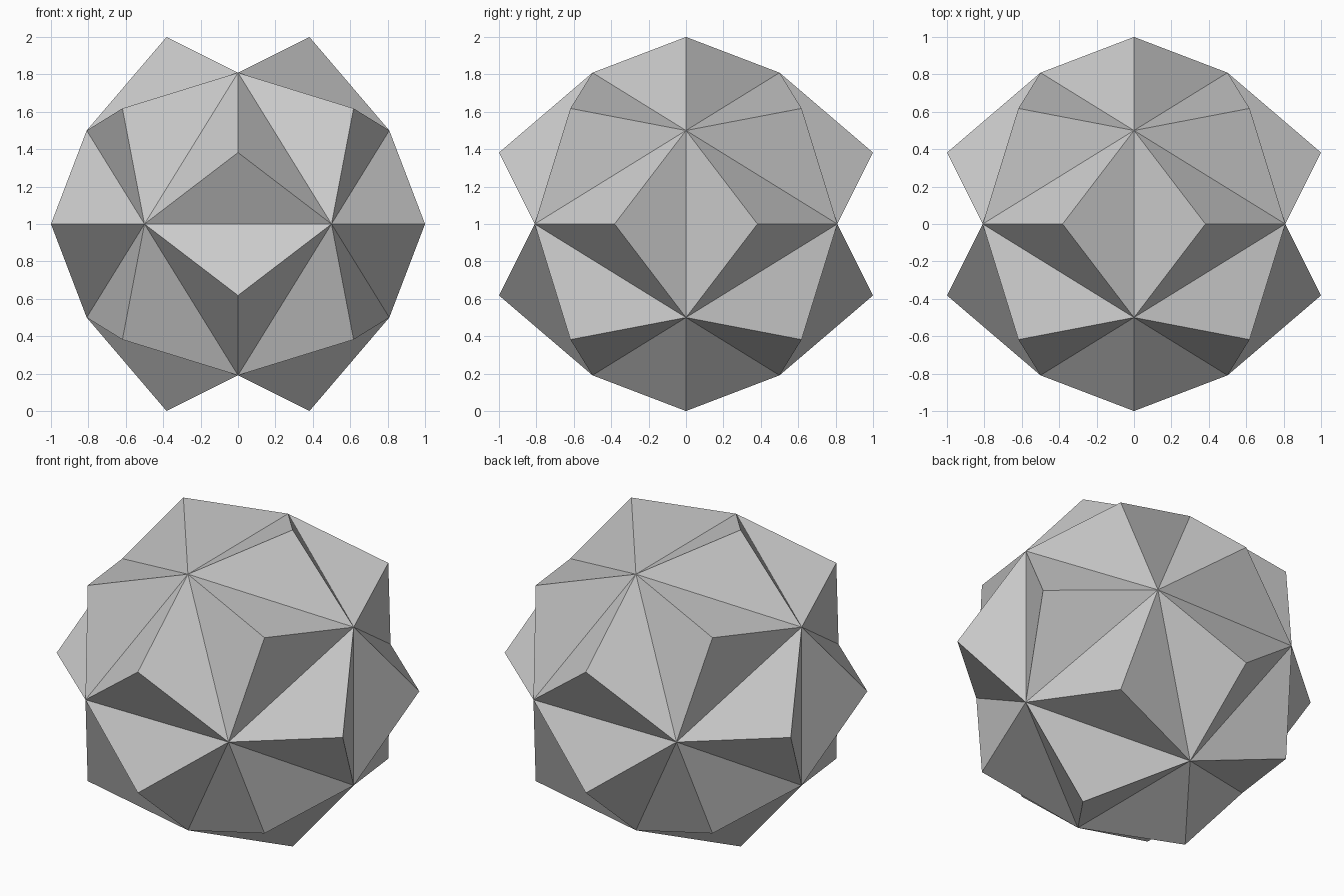
import bpy, bmesh, math
from mathutils import Vector

if "Cube" in bpy.data.objects:
    bpy.data.objects.remove(bpy.data.objects["Cube"])

phi = (1 + math.sqrt(5)) / 2
a, b = 0.5, phi / 2                    # icosahedron corner coordinates
tip_radius = math.hypot(1, 1 / phi**2)  # distance of spike tips from the centre

bm = bmesh.new()

# Icosahedron core: three crossed golden rectangles wrapped in a hull
for s in (-a, a):
    for t in (-b, b):
        for co in ((s, t, 0), (0, s, t), (t, 0, s)):
            bm.verts.new(co)
bmesh.ops.convex_hull(bm, input=bm.verts[:])

# Raise a three-sided pyramid on every face
tips = bmesh.ops.poke(bm, faces=bm.faces[:])["verts"]
for v in tips:
    v.co = v.co.normalized() * tip_radius

bmesh.ops.recalc_face_normals(bm, faces=bm.faces[:])
bmesh.ops.translate(bm, verts=bm.verts[:], vec=Vector((0, 0, 1)))

mesh = bpy.data.meshes.new("spiked_polyhedron")
bm.to_mesh(mesh)
bm.free()
bpy.context.collection.objects.link(bpy.data.objects.new("spiked_polyhedron", mesh))
